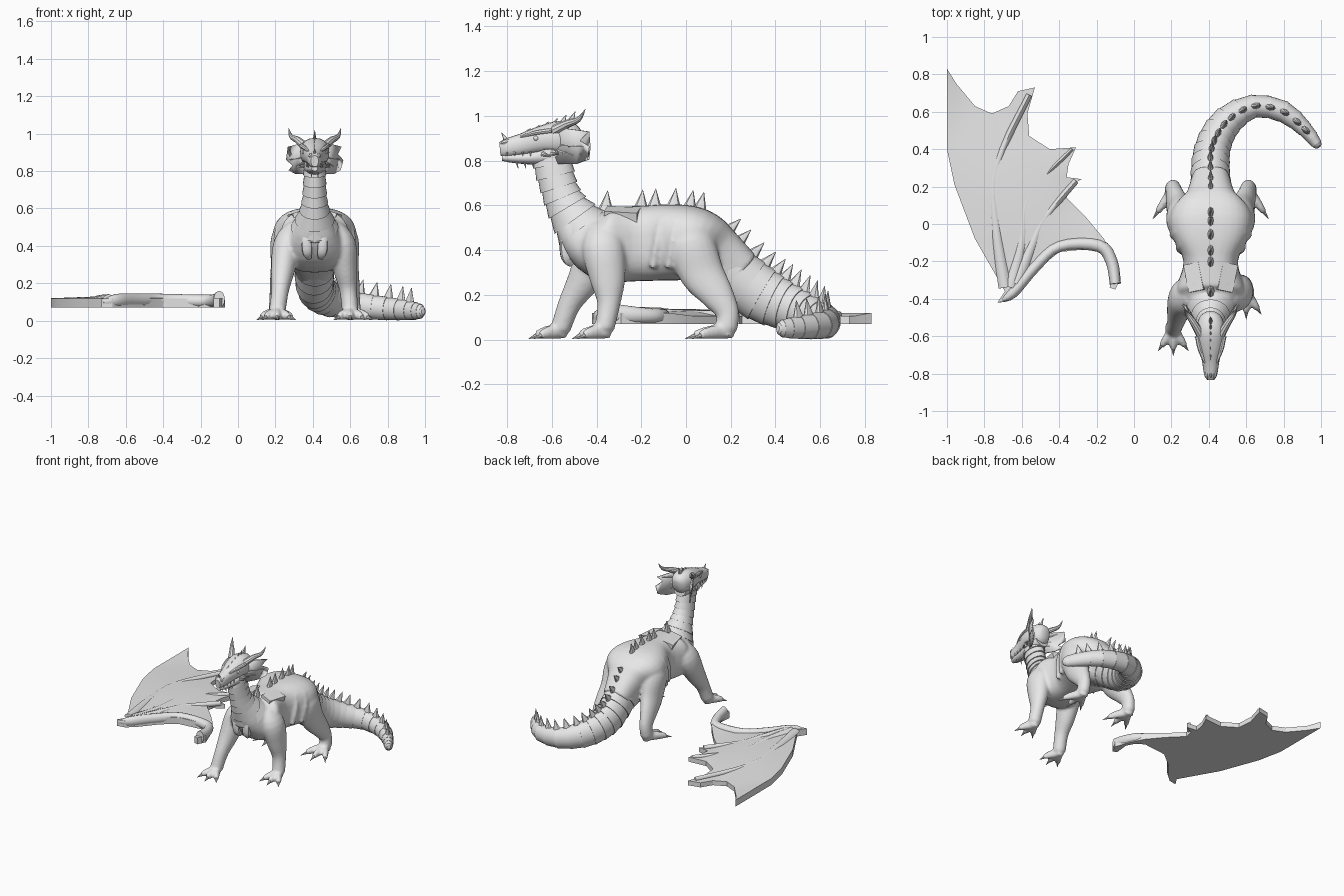
import bpy, bmesh, math
from mathutils import Vector, Matrix
from mathutils.geometry import delaunay_2d_cdt

cube = bpy.data.objects.get("Cube")
if cube:
    bpy.data.objects.remove(cube, do_unlink=True)

# One plain stone colour
GREY = (0.8, 0.8, 0.8, 1)
stone = bpy.data.materials.new("light_grey")
stone.use_nodes = True
stone.diffuse_color = GREY
stone.node_tree.nodes["Principled BSDF"].inputs["Base Color"].default_value = GREY

Y, Z = Vector((0, 1, 0)), Vector((0, 0, 1))
MID = 0.41  # x of the creature's centre plane


def make(name, bm, angle=35):
    """Turn a bmesh into a named object, smooth but with sharp creases."""
    bmesh.ops.recalc_face_normals(bm, faces=bm.faces[:])
    mesh = bpy.data.meshes.new(name)
    bm.to_mesh(mesh)
    bm.free()
    mesh.materials.append(stone)
    mesh.shade_smooth()
    mesh.set_sharp_from_angle(angle=math.radians(angle))
    obj = bpy.data.objects.new(name, mesh)
    bpy.context.scene.collection.objects.link(obj)
    return obj


def spline(stations, steps):
    """Catmull-Rom through stations of (x, y, z, half width, half height)."""
    last = len(stations) - 1
    result = []
    for i in range(last):
        a, b, c, d = (stations[min(max(i + k, 0), last)] for k in (-1, 0, 1, 2))
        for s in range(steps):
            t = s / steps
            result.append([0.5 * (2 * q + (r - p) * t + (2 * p - 5 * q + 4 * r - w) * t * t
                                  + (3 * q - p - 3 * r + w) * t ** 3)
                           for p, q, r, w in zip(a, b, c, d)])
    result.append(list(stations[last]))
    return result


def frames(points, up):
    """Centre, tangent, sideways and top direction at every path point."""
    for i, p in enumerate(points):
        ahead = Vector(points[min(i + 1, len(points) - 1)][:3])
        tangent = (ahead - Vector(points[max(i - 1, 0)][:3])).normalized()
        side = tangent.cross(up).normalized()
        yield Vector(p[:3]), tangent, side, side.cross(tangent), max(p[3], 0.001), max(p[4], 0.001)


def tube(bm, stations, up=Z, steps=4, seg=16, power=2.0, band=0):
    """Loft super-ellipse rings; band adds overlapping scale steps."""
    rings = []
    for i, (c, t, side, top, w, h) in enumerate(frames(spline(stations, steps), up)):
        for grow in ((1 + band, 1) if band and i else (1,)):
            ring = []
            for k in range(seg):
                a = math.tau * k / seg
                u, v = (math.copysign(abs(q) ** (2 / power), q) for q in (math.cos(a), math.sin(a)))
                ring.append(bm.verts.new(c + side * (w * u * grow) + top * (h * v * grow)))
            rings.append(ring)
    for low, high in zip(rings, rings[1:]):
        for k in range(seg):
            n = (k + 1) % seg
            bm.faces.new((low[k], low[n], high[n], high[k]))
    bm.faces.new(rings[0])
    bm.faces.new(rings[-1])


def spike(bm, base, tip, side_r, long_r, along=Y, seg=8):
    """Pointed thorn, flattened sideways."""
    base, tip = Vector(base), Vector(tip)
    middle = base.lerp(tip, 0.5)
    tube(bm, [(*base, side_r, long_r), (*middle, side_r * 0.55, long_r * 0.5),
              (*tip, 0.001, 0.001)], up=along, steps=2, seg=seg)


# Torso, legs and toes fused into one smooth skin
TORSO = [(MID, -0.52, 0.58, 0.07, 0.08), (MID, -0.455, 0.48, 0.13, 0.125),
         (MID, -0.36, 0.43, 0.185, 0.165), (MID, -0.2, 0.43, 0.145, 0.168),
         (MID, -0.06, 0.435, 0.21, 0.17), (MID, 0.04, 0.425, 0.22, 0.165),
         (MID, 0.12, 0.37, 0.14, 0.15), (MID, 0.24, 0.28, 0.1, 0.12)]
FRONT_LEFT = [(0.51, -0.37, 0.5, 0.05, 0.07), (0.555, -0.37, 0.41, 0.075, 0.095),
              (0.575, -0.35, 0.27, 0.064, 0.08), (0.59, -0.345, 0.16, 0.047, 0.052),
              (0.6, -0.365, 0.05, 0.045, 0.045)]
FRONT_RIGHT = [(0.31, -0.37, 0.5, 0.05, 0.07), (0.265, -0.39, 0.41, 0.075, 0.095),
               (0.24, -0.455, 0.27, 0.064, 0.075), (0.225, -0.52, 0.16, 0.047, 0.052),
               (0.21, -0.56, 0.05, 0.045, 0.045)]
HIND_LEFT = [(0.54, 0.0, 0.53, 0.05, 0.06), (0.565, 0.02, 0.43, 0.08, 0.105),
             (0.58, 0.07, 0.3, 0.065, 0.1), (0.6, 0.14, 0.2, 0.05, 0.075),
             (0.61, 0.185, 0.12, 0.042, 0.053), (0.615, 0.18, 0.05, 0.043, 0.05)]
HIND_RIGHT = [(2 * MID - s[0], *s[1:]) for s in HIND_LEFT]

skin = bmesh.new()
claws = bmesh.new()
tube(skin, TORSO, seg=32, power=2.7)
for s in (-1, 1):  # Flank folds
    for y, w in ((-0.13, 0.175), (-0.06, 0.207)):
        tube(skin, [(MID + s * w * k, y + d, z, 0.016, 0.016)
                    for k, d, z in ((0.87, 0.02, 0.54), (0.99, 0, 0.44), (0.88, -0.02, 0.32))], up=Y, seg=10)
for leg, reach in ((FRONT_LEFT, 0.14), (FRONT_RIGHT, 0.14), (HIND_LEFT, 0.18), (HIND_RIGHT, 0.18)):
    tube(skin, leg, up=Y, seg=20)
    ankle = Vector((leg[-1][0], leg[-1][1], 0))
    for angle in (-0.6, 0, 0.6):
        way = Vector((math.sin(angle), -math.cos(angle), 0)) * reach
        tube(skin, [(*(ankle - way * 0.15 + Z * 0.04), 0.03, 0.035),
                    (*(ankle + way * 0.45 + Z * 0.032), 0.023, 0.03),
                    (*(ankle + way * 0.8 + Z * 0.02), 0.016, 0.019)], seg=12)
        spike(claws, ankle + way * 0.7 + Z * 0.022, ankle + way * 1.03 + Z * 0.004, 0.013, 0.015, Z)
make("claws", claws)
body = make("body", skin)
remesh = body.modifiers.new("fuse", "REMESH")
remesh.mode = "VOXEL"
remesh.voxel_size = 0.01
remesh.use_smooth_shade = True
relax = body.modifiers.new("relax", "SMOOTH")
relax.factor = 0.5
relax.iterations = 5

# Banded neck leaning forward
bm = bmesh.new()
tube(bm, [(MID, -0.585, 0.92, 0.055, 0.06), (MID, -0.597, 0.85, 0.058, 0.08),
          (MID, -0.593, 0.78, 0.056, 0.083), (MID, -0.568, 0.68, 0.06, 0.078),
          (MID, -0.53, 0.59, 0.074, 0.088), (MID, -0.465, 0.5, 0.115, 0.115)],
     up=Y, steps=2, seg=24, band=0.11)
make("neck", bm, 25)

# Banded tail curling to the left
TAIL = [(MID, 0.1, 0.385, 0.125, 0.14), (MID, 0.22, 0.285, 0.105, 0.125),
        (MID, 0.34, 0.2, 0.098, 0.12), (0.435, 0.45, 0.15, 0.09, 0.105),
        (0.505, 0.555, 0.11, 0.08, 0.09), (0.64, 0.63, 0.08, 0.06, 0.07),
        (0.8, 0.6, 0.065, 0.056, 0.06), (0.915, 0.505, 0.055, 0.04, 0.05),
        (0.975, 0.43, 0.05, 0.028, 0.038), (0.99, 0.41, 0.05, 0.012, 0.015)]
bm = bmesh.new()
tube(bm, TAIL, steps=2, seg=24, band=0.05)
make("tail", bm)

# Row of thorns down the back and tail
bm = bmesh.new()
for path in (spline(TORSO[2:4], 1) + spline(TORSO[3:6], 2)[1:], spline(TAIL[:-2], 2)):
    for c, t, side, top, w, h in frames(path, Z):
        base = c + top * (h - 0.02)
        spike(bm, base, base + top * 0.092 + t * 0.01, 0.02, 0.036, t)
make("back_spikes", bm)

# Cut wing stumps on the shoulders and paired chest pads
stumps, pads = bmesh.new(), bmesh.new()
for s in (-1, 1):
    place = Matrix.Translation((MID + s * 0.085, -0.285, 0.558)) @ Matrix.Rotation(s * 0.3, 4, "Y")
    bmesh.ops.create_cube(stumps, size=1, matrix=place @ Matrix.Rotation(s * -0.2, 4, "Z")
                          @ Matrix.Diagonal((0.085, 0.15, 0.05, 1)))
    tube(pads, [(MID + s * 0.06, -0.53, 0.47, 0.012, 0.015), (MID + s * 0.045, -0.542, 0.44, 0.025, 0.022),
                (MID + s * 0.04, -0.535, 0.37, 0.026, 0.024), (MID + s * 0.03, -0.51, 0.335, 0.012, 0.012)],
         up=Y, seg=12, power=3)
    tube(pads, [(MID, -0.555, 0.425, 0.012, 0.012), (MID + s * 0.05, -0.547, 0.43, 0.014, 0.014),
                (MID + s * 0.085, -0.51, 0.42, 0.01, 0.01)], seg=10)
make("wing_stumps", stumps)
make("chest_pads", pads)

# Head: skull and lower jaw
bm = bmesh.new()
tube(bm, [(MID, -0.475, 0.885, 0.03, 0.04), (MID, -0.5, 0.89, 0.06, 0.07),
          (MID, -0.57, 0.9, 0.078, 0.077), (MID, -0.65, 0.892, 0.068, 0.062),
          (MID, -0.73, 0.872, 0.047, 0.05), (MID, -0.8, 0.857, 0.036, 0.042),
          (MID, -0.832, 0.853, 0.02, 0.03)], seg=20, power=2.3)
make("skull", bm)
bm = bmesh.new()
tube(bm, [(MID, -0.51, 0.84, 0.05, 0.045), (MID, -0.6, 0.825, 0.06, 0.048),
          (MID, -0.7, 0.813, 0.044, 0.03), (MID, -0.78, 0.812, 0.031, 0.021),
          (MID, -0.822, 0.814, 0.016, 0.014)], seg=16)
make("lower_jaw", bm)

# Paired head parts: horns, brows, eyes, teeth, cheek thorns and frills
horns, brows, eyes, teeth, frills = (bmesh.new() for _ in range(5))
FRILL = [(0.065, -0.58, 0.95), (0.14, -0.435, 0.93), (0.12, -0.475, 0.89), (0.15, -0.43, 0.86),
         (0.115, -0.475, 0.83), (0.135, -0.435, 0.805), (0.1, -0.49, 0.785), (0.05, -0.58, 0.785)]
for s in (-1, 1):
    def at(x, y, z):
        return (MID + s * x, y, z)
    tube(horns, [(*at(0.055, -0.59, 0.935), 0.024, 0.024), (*at(0.09, -0.53, 0.965), 0.019, 0.019),
                 (*at(0.125, -0.48, 0.985), 0.012, 0.012), (*at(0.14, -0.45, 1.03), 0.001, 0.001)], seg=10)
    tube(brows, [(*at(0.03, -0.74, 0.905), 0.008, 0.006), (*at(0.055, -0.67, 0.925), 0.014, 0.011),
                 (*at(0.07, -0.6, 0.935), 0.014, 0.012)], seg=8)
    bmesh.ops.create_uvsphere(eyes, u_segments=12, v_segments=8, radius=0.012,
                              matrix=Matrix.Translation(at(0.057, -0.67, 0.9)))
    tube(brows, [(*at(0.018, -0.78, 0.888), 0.01, 0.01), (*at(0.02, -0.81, 0.882), 0.013, 0.013),
                 (*at(0.015, -0.828, 0.875), 0.004, 0.004)], seg=8)
    for k in range(4):
        y = -0.8 + k * 0.035
        spike(teeth, at(0.03 + k * 0.004, y, 0.84), at(0.031 + k * 0.004, y, 0.82), 0.005, 0.006)
    for k in range(3):
        y = -0.64 + k * 0.035
        spike(teeth, at(0.05, y, 0.83), at(0.085, y + 0.035, 0.82 + k * 0.01), 0.012, 0.012, Z)
        spike(teeth, at(0.015, y - 0.12, 0.805), at(0.018, y - 0.11, 0.765), 0.008, 0.009)
    frills.faces.new([frills.verts.new(at(*p)) for p in FRILL])
    for p in FRILL[1:6:2]:
        spike(horns, at(0.06, -0.57, 0.5 * p[2] + 0.44), at(*p), 0.009, 0.009, Z)
bmesh.ops.triangulate(frills, faces=frills.faces[:])
make("horns", horns)
make("brows_and_nostrils", brows)
make("eyes", eyes)
make("teeth_and_cheek_thorns", teeth)
web = make("ear_frills", frills).modifiers.new("thickness", "SOLIDIFY")
web.thickness = 0.01
web.offset = 0

# Crest of thorns along the skull, with a nose horn
bm = bmesh.new()
spike(bm, (MID, -0.8, 0.885), (MID, -0.825, 0.925), 0.01, 0.014)
for k in range(6):
    y, z = -0.72 + k * 0.04, 0.91 + k * 0.011
    spike(bm, (MID, y, z), (MID, y + 0.025, z + 0.035 + k * 0.004), 0.01, 0.02)
make("head_crest", bm)

# Loose wing lying on its flat side: thin trailing edge, raised finger lines
OUTLINE = [(-1, .83), (-1, .4), (-.96, .21), (-.85, -.08), (-.69, -.36), (-.73, -.42), (-.67, -.41),
           (-.61, -.36), (-.5, -.23), (-.4, -.15), (-.21, -.13), (-.15, -.17), (-.12, -.23),
           (-.13, -.34), (-.1, -.35), (-.07, -.29), (-.11, -.18), (-.16, -.08), (-.26, .04),
           (-.36, .14), (-.35, .2), (-.28, .24), (-.36, .25), (-.35, .32), (-.31, .41), (-.45, .4),
           (-.56, .47), (-.57, .59), (-.53, .73), (-.62, .71), (-.67, .63), (-.76, .59), (-.85, .63),
           (-.95, .75)]
FINGERS = [[(-.69, -.34), (-.74, 0), (-.74, .3), (-.56, .69)],
           [(-.66, -.34), (-.6, -.1), (-.58, .11), (-.48, .25), (-.33, .4)],
           [(-.63, -.32), (-.54, -.1), (-.48, .03), (-.31, .23)]]
flat = list(OUTLINE)
rim = len(flat)
edges = [(i, (i + 1) % rim) for i in range(rim)]
for finger in FINGERS:
    start = len(flat)
    flat += finger[1:-1]
    edges += [(i, i + 1) for i in range(start, len(flat) - 1)]
points, _, faces, origins, _, _ = delaunay_2d_cdt([Vector(p) for p in flat], edges, [], 1, 1e-5)


def height(p, inner):
    if inner:
        return 0.13
    return 0.12 if p.y < -0.05 or p.x < -0.95 else 0.105


bm = bmesh.new()
upper = [bm.verts.new((p.x, p.y, height(p, max(src) >= rim))) for p, src in zip(points, origins)]
lower = [bm.verts.new((p.x, p.y, 0.07)) for p in points]
for f in faces:
    bm.faces.new([upper[i] for i in f])
    bm.faces.new([lower[i] for i in reversed(f)])
bm.verts.index_update()
count = len(upper)
for e in [e for e in bm.edges if len(e.link_faces) == 1]:
    a, b = (v.index for v in e.verts)
    if a < count and b < count:
        bm.faces.new((upper[a], upper[b], lower[b], lower[a]))
make("wing_membrane", bm, 20)

# Wing arm and broad, low finger bones
bm = bmesh.new()
tube(bm, [(-.1, -.32, .115, .03, .045), (-.12, -.2, .108, .032, .036), (-.19, -.115, .105, .034, .034),
          (-.4, -.12, .108, .03, .036), (-.53, -.23, .108, .03, .037), (-.65, -.37, .107, .028, .036),
          (-.72, -.415, .1, .005, .012)], seg=12)
for finger in FINGERS:
    tube(bm, [(x, y, 0.122 - 0.005 * i, 0.034 - 0.006 * i, 0.02) for i, (x, y) in enumerate(finger)],
         seg=8, power=1.5)
make("wing_bones", bm, 60)
